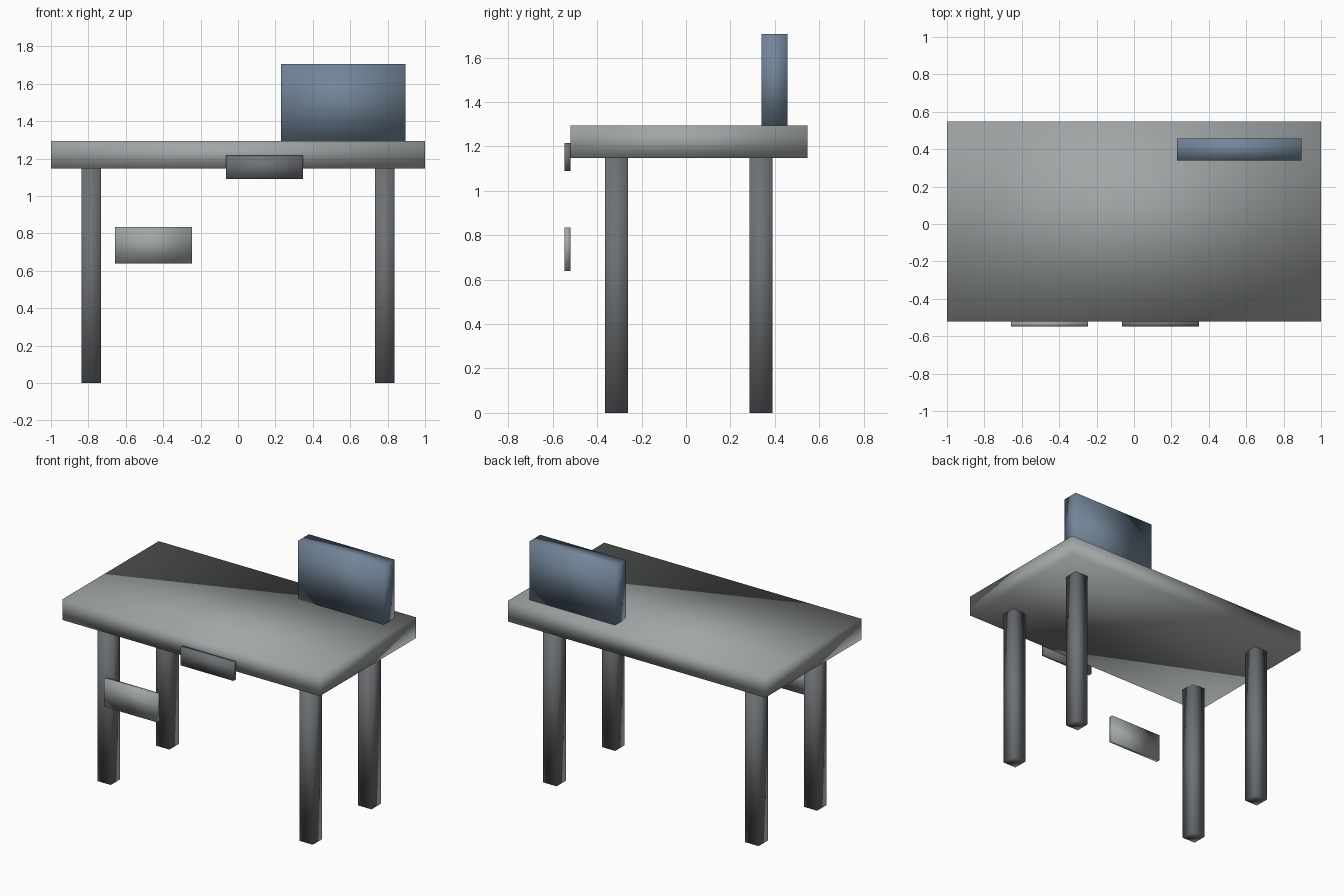
import bpy
import bmesh
from mathutils import Vector

cube = bpy.data.objects.get("Cube")
if cube:
    bpy.data.objects.remove(cube, do_unlink=True)


def material(name, colour):
    mat = bpy.data.materials.new(name)
    mat.use_nodes = True
    rgba = (*colour, 1.0)
    mat.diffuse_color = rgba
    mat.node_tree.nodes["Principled BSDF"].inputs["Base Color"].default_value = rgba
    return mat


light_grey = material("light grey", (0.36, 0.38, 0.38))
dark_grey = material("dark grey", (0.155, 0.165, 0.175))
slate_blue = material("slate blue", (0.17, 0.235, 0.315))


def box(name, low, high, mat):
    """Softly shaded box between two opposite corners."""
    low, high = Vector(low), Vector(high)
    mesh = bpy.data.meshes.new(name)
    bm = bmesh.new()
    bmesh.ops.create_cube(bm, size=1)
    bmesh.ops.scale(bm, vec=high - low, verts=bm.verts)
    for face in bm.faces:
        face.smooth = True
    bm.to_mesh(mesh)
    bm.free()
    mesh.materials.append(mat)
    obj = bpy.data.objects.new(name, mesh)
    obj.location = (low + high) / 2
    bpy.context.collection.objects.link(obj)
    return obj


# Table top
box("table_top", (-1, -0.52, 1.147), (1, 0.548, 1.293), light_grey)

# Four square legs
for row, y in (("front", -0.313), ("back", 0.338)):
    for side, x in (("right", -0.785), ("left", 0.785)):
        box(f"{row}_{side}_leg", (x - 0.052, y - 0.052, 0),
            (x + 0.052, y + 0.052, 1.147), dark_grey)

# Standing screen
box("screen", (0.23, 0.34, 1.293), (0.895, 0.458, 1.705), slate_blue)

# Thin front plates
box("drawer_plate", (-0.065, -0.548, 1.09), (0.348, -0.52, 1.216), dark_grey)
box("lower_plate", (-0.658, -0.548, 0.64), (-0.245, -0.52, 0.835), light_grey)
